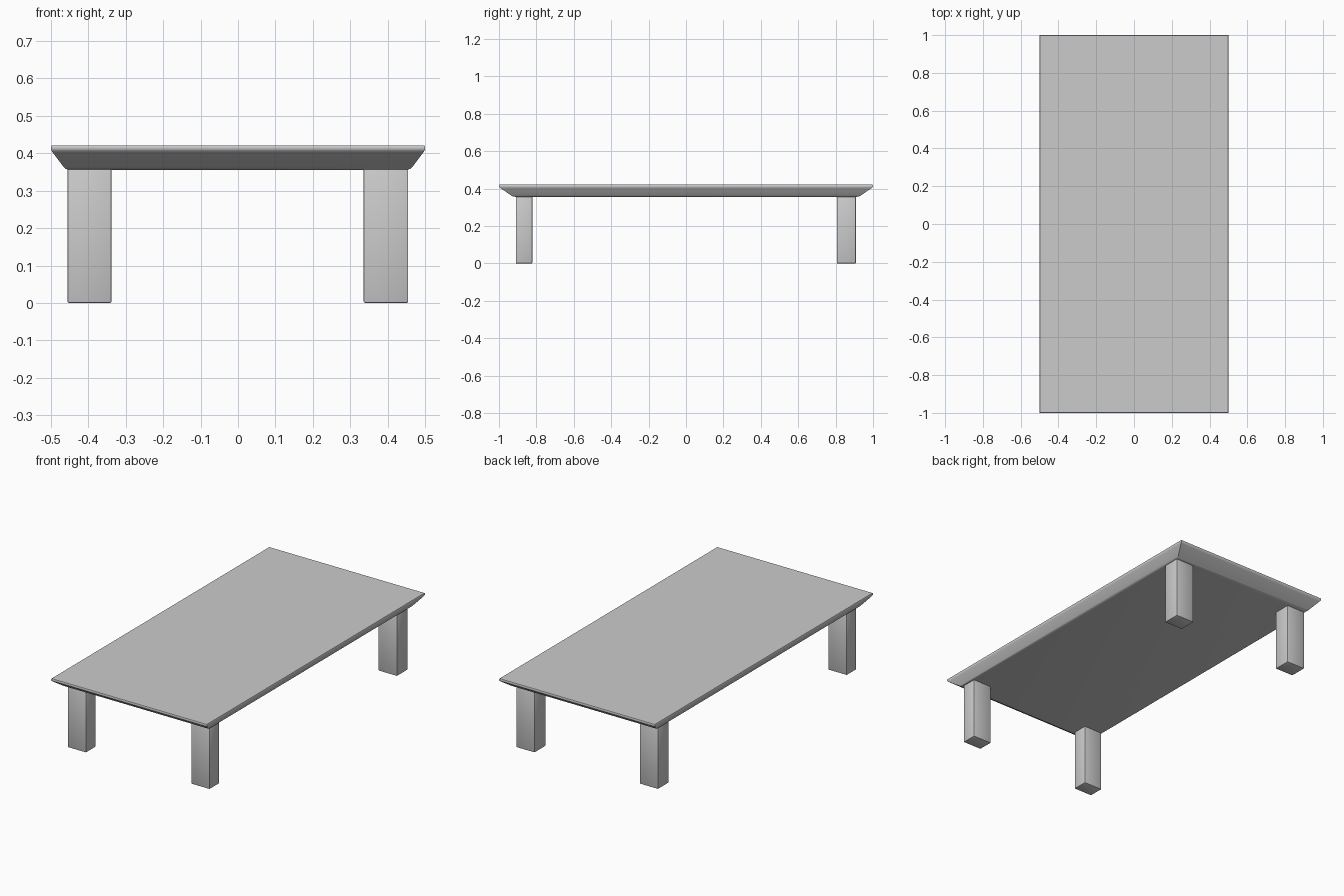
import bpy, bmesh

if "Cube" in bpy.data.objects:
    bpy.data.objects.remove(bpy.data.objects["Cube"])


def finish(name, bm):
    bmesh.ops.recalc_face_normals(bm, faces=bm.faces)
    mesh = bpy.data.meshes.new(name)
    bm.to_mesh(mesh)
    bm.free()
    ob = bpy.data.objects.new(name, mesh)
    bpy.context.collection.objects.link(ob)
    bpy.context.view_layer.objects.active = ob
    ob.select_set(True)
    bpy.ops.object.shade_smooth_by_angle(angle=0.6)
    ob.select_set(False)
    return ob


def table_top(name, profile):
    # stack of rectangular rings: half width, half length, height
    bm = bmesh.new()
    rings = [[bm.verts.new((sx * x, sy * y, z))
              for sx, sy in ((-1, -1), (1, -1), (1, 1), (-1, 1))]
             for x, y, z in profile]
    for a, b in zip(rings, rings[1:]):
        for i in range(4):
            j = (i + 1) % 4
            bm.faces.new((a[i], a[j], b[j], b[i]))
    bm.faces.new(rings[0][::-1])
    bm.faces.new(rings[-1])
    return finish(name, bm)


def leg(name, x0, x1, y0, y1, height):
    bm = bmesh.new()
    bmesh.ops.create_cube(bm, size=1)
    for v in bm.verts:
        v.co = (x0 if v.co.x < 0 else x1,
                y0 if v.co.y < 0 else y1,
                0 if v.co.z < 0 else height)
    bmesh.ops.bevel(bm, geom=bm.edges[:], offset=0.004, segments=2,
                    profile=0.5, affect='EDGES')
    return finish(name, bm)


# Slab with a small rounded rim and an undercut, chamfered edge
table_top("table_top", [
    (0.453, 0.908, 0.356), (0.460, 0.924, 0.358), (0.466, 0.934, 0.363),
    (0.496, 0.992, 0.403), (0.499, 0.998, 0.408), (0.500, 1.000, 0.412),
    (0.500, 1.000, 0.418), (0.498, 0.998, 0.421),
])

# Four square legs
for side, x0, x1 in (("left", -0.456, -0.338), ("right", 0.336, 0.455)):
    for end, y0, y1 in (("front", -0.910, -0.822), ("back", 0.807, 0.908)):
        leg(f"{end}_{side}_leg", x0, x1, y0, y1, 0.362)
